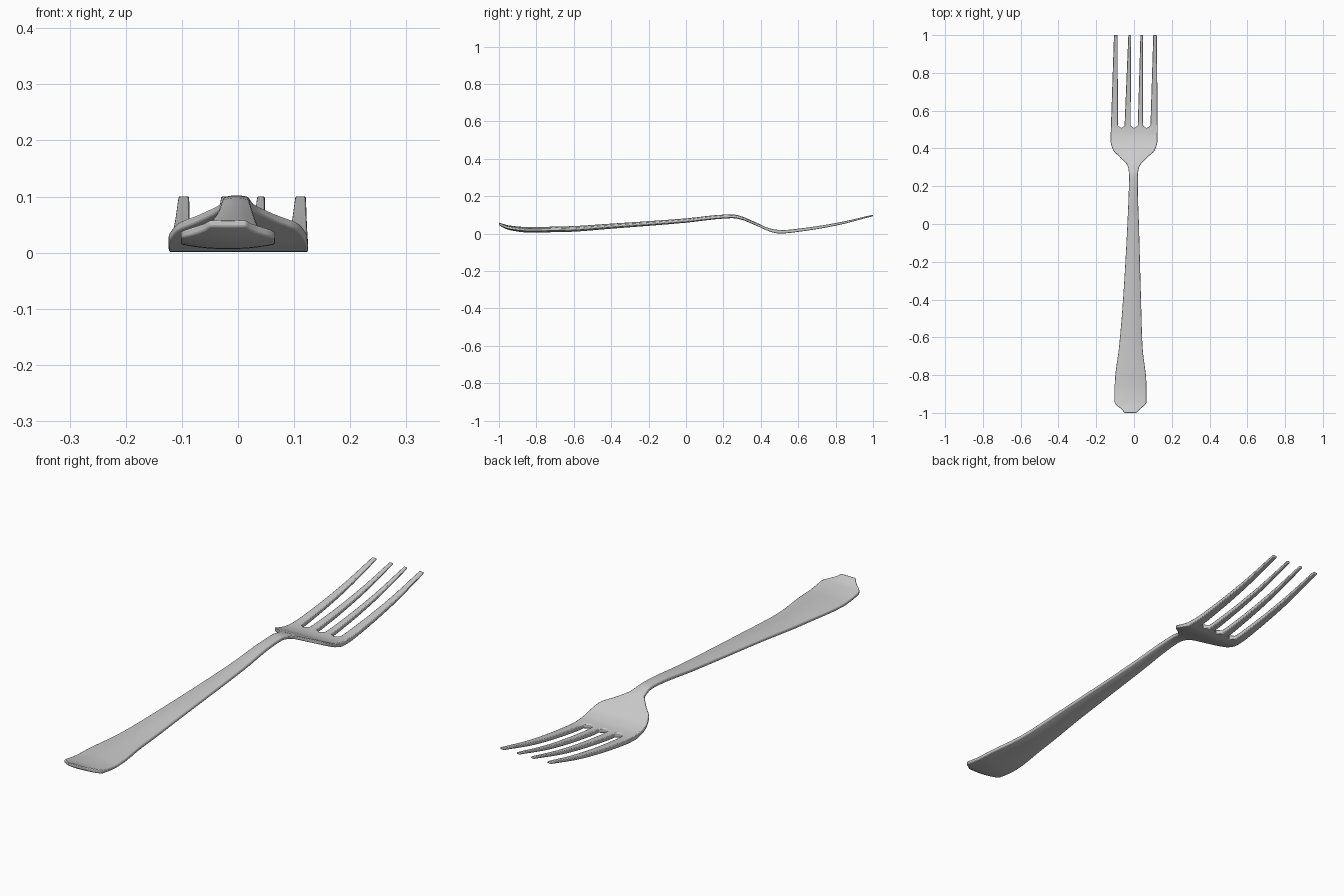
import bpy, bmesh

if "Cube" in bpy.data.objects:
    bpy.data.objects.remove(bpy.data.objects["Cube"])

# Stations along the fork: y, left x, right x, top z, bottom z, edge crowning
STATIONS = [
    (-1.00, -0.050, 0.014, 0.059, 0.046, 0.10),
    (-0.985, -0.062, 0.026, 0.054, 0.036, 0.25),
    (-0.945, -0.102, 0.066, 0.043, 0.019, 0.45),
    (-0.85, -0.102, 0.066, 0.035, 0.006, 0.60),
    (-0.65, -0.079, 0.045, 0.038, 0.008, 0.60),
    (-0.40, -0.058, 0.037, 0.053, 0.026, 0.60),
    (0.00, -0.035, 0.026, 0.081, 0.058, 0.50),
    (0.20, -0.027, 0.020, 0.101, 0.080, 0.40),
    (0.25, -0.026, 0.020, 0.102, 0.082, 0.35),
    (0.30, -0.031, 0.027, 0.091, 0.073, 0.30),
    (0.35, -0.070, 0.068, 0.070, 0.053, 0.20),
    (0.39, -0.110, 0.110, 0.052, 0.036, 0.10),
    (0.44, -0.124, 0.124, 0.030, 0.014, 0.00),
    (0.49, -0.123, 0.125, 0.020, 0.001, 0.00),
    (0.52, -0.122, 0.125, 0.019, 0.001, 0.00),
    (0.60, -0.120, 0.125, 0.026, 0.009, 0.00),
    (0.80, -0.113, 0.122, 0.056, 0.042, 0.00),
    (1.00, -0.106, 0.121, 0.101, 0.093, 0.00),
]
# Cross columns at the slot roots (tine edges and slot centres), and at the tips
ROOT = [-0.122, -0.085, -0.067, -0.050, -0.018, 0.001, 0.020, 0.048, 0.067, 0.087, 0.125]
TIP = [-0.106, -0.087, -0.058, -0.030, -0.015, 0.010, 0.034, 0.048, 0.075, 0.102, 0.121]
ROOT_Y = 0.52


def profile(k, t):
    """Smooth (limited Hermite) interpolation between station k and k + 1."""
    def slope(i, c):
        if i == 0 or i == len(STATIONS) - 1:
            a, b = (0, 1) if i == 0 else (i - 1, i)
            return (STATIONS[b][c] - STATIONS[a][c]) / (STATIONS[b][0] - STATIONS[a][0])
        p, q, r = STATIONS[i - 1:i + 2]
        d1 = (q[c] - p[c]) / (q[0] - p[0])
        d2 = (r[c] - q[c]) / (r[0] - q[0])
        return 0 if d1 * d2 <= 0 else 2 * d1 * d2 / (d1 + d2)
    a, b = STATIONS[k], STATIONS[k + 1]
    h = b[0] - a[0]
    out = [a[0] + h * t]
    for c in range(1, 6):
        out.append((2*t**3 - 3*t*t + 1) * a[c] + (t**3 - 2*t*t + t) * h * slope(k, c)
                   + (3*t*t - 2*t**3) * b[c] + (t**3 - t*t) * h * slope(k + 1, c))
    return out


rows = []
for k in range(len(STATIONS) - 1):
    n = 1 if k == 0 or STATIONS[k + 1][0] == ROOT_Y else 4
    rows += [profile(k, i / n) for i in range(n)]
rows.append(list(STATIONS[-1]))

# Top and bottom point grids
bm = bmesh.new()
top, under = [], {}
for y, xl, xr, zt, zb, crown in rows:
    line = []
    for j in range(11):
        if y > ROOT_Y + 1e-6:
            t = (y - ROOT_Y) / (1 - ROOT_Y)
            x = ROOT[j] + (TIP[j] - ROOT[j]) * t
        else:
            f = (ROOT[j] - ROOT[0]) / (ROOT[-1] - ROOT[0])
            even = j / 10
            w = min(1, max(0, (y - 0.25) / 0.24))
            x = xl + (xr - xl) * (even + (f - even) * w)
        u = (2 * x - xl - xr) / (xr - xl)
        drop = crown * u * u * (zt - zb) / 2
        yy = y
        if abs(y - ROOT_Y) < 1e-6 and j in (2, 5, 8):
            yy -= 0.012          # rounded slot root
        v = bm.verts.new((x, yy, zt - drop))
        under[v] = bm.verts.new((x, yy, zb + drop))
        line.append(v)
    top.append(line)

# Skin: full width for handle and palm, only the tine strips past the roots
for i in range(len(rows) - 1):
    for j in range(10):
        if rows[i][0] > ROOT_Y - 1e-6 and j % 3:
            continue
        q = [top[i][j], top[i][j + 1], top[i + 1][j + 1], top[i + 1][j]]
        bm.faces.new(q)
        bm.faces.new([under[v] for v in reversed(q)])

# Side walls along every open edge
for e in [e for e in bm.edges if e.is_boundary and e.verts[0] in under]:
    a, b = e.verts
    bm.faces.new((a, b, under[b], under[a]))
bmesh.ops.delete(bm, geom=[v for v in bm.verts if not v.link_faces], context='VERTS')
bmesh.ops.recalc_face_normals(bm, faces=bm.faces)

mesh = bpy.data.meshes.new("fork")
bm.to_mesh(mesh)
bm.free()
fork = bpy.data.objects.new("fork", mesh)
bpy.context.collection.objects.link(fork)

# Softened rims
bev = fork.modifiers.new("soft_rim", 'BEVEL')
bev.width = 0.003
bev.segments = 2
bev.limit_method = 'ANGLE'
bev.angle_limit = 0.8
bev.use_clamp_overlap = False

bpy.context.view_layer.objects.active = fork
fork.select_set(True)
bpy.ops.object.shade_smooth_by_angle(angle=0.7)
